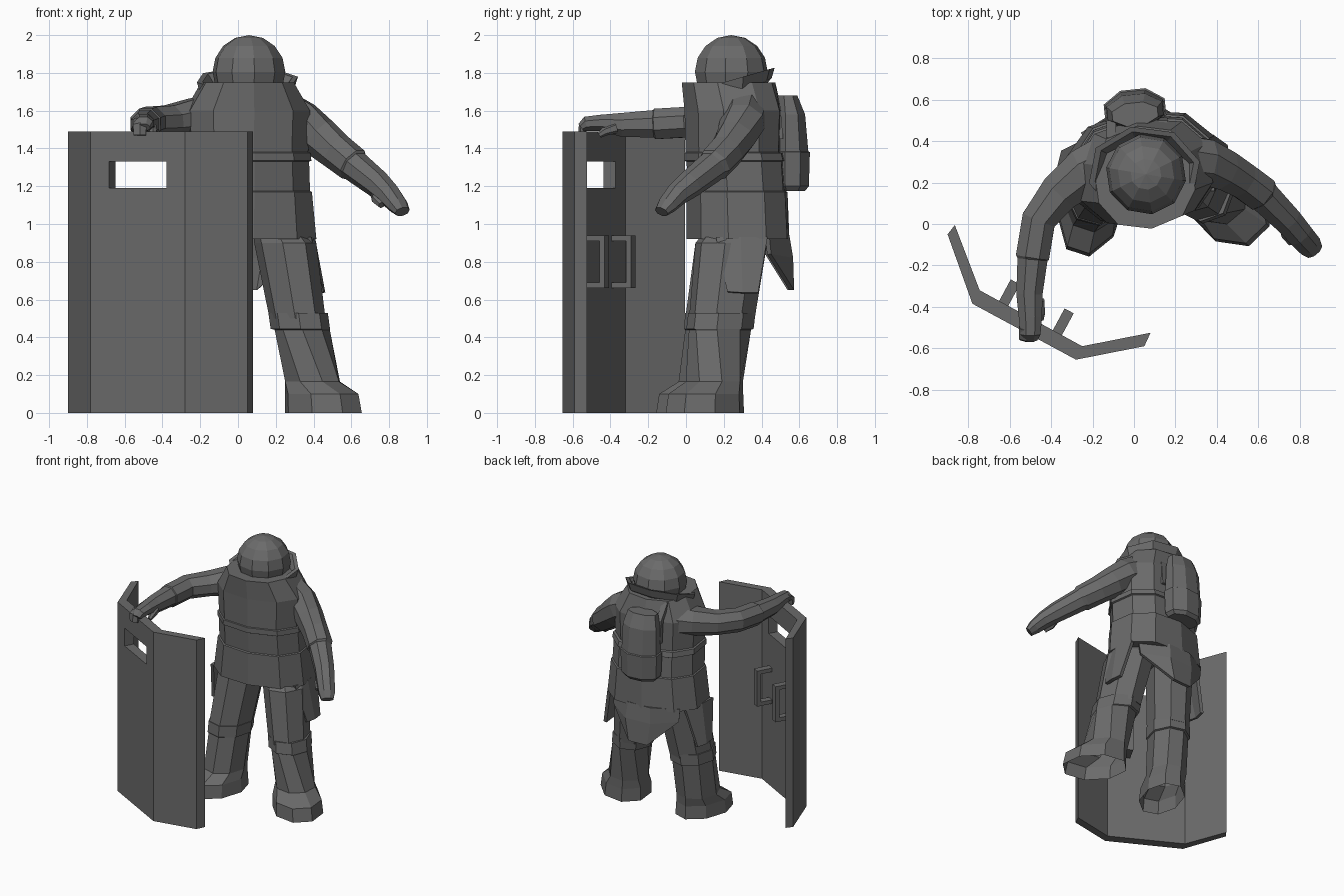
import bpy, bmesh, math
from mathutils import Vector, Matrix

grey = bpy.data.materials.new('dark_grey')
grey.diffuse_color = (.145, .145, .145, 1)


def make(name, verts, faces):
    me = bpy.data.meshes.new(name)
    me.from_pydata([tuple(v) for v in verts], [], faces)
    bm = bmesh.new()
    bm.from_mesh(me)
    bmesh.ops.recalc_face_normals(bm, faces=bm.faces)
    bm.to_mesh(me)
    bm.free()
    me.materials.append(grey)
    ob = bpy.data.objects.new(name, me)
    bpy.context.collection.objects.link(ob)
    return ob


def skin(name, rings, bottom=True):
    """Solid through equal-sized rings of points."""
    n = len(rings[0])
    faces = [(i * n + j, i * n + (j + 1) % n, (i + 1) * n + (j + 1) % n, (i + 1) * n + j)
             for i in range(len(rings) - 1) for j in range(n)]
    faces.append(tuple(range((len(rings) - 1) * n, len(rings) * n)))
    if bottom:
        faces.append(tuple(range(n)))
    return make(name, [p for r in rings for p in r], faces)


def stack(name, secs, n=8, yaw=0, phase=0.5, bottom=True, p=1):
    """Loft of horizontal (super)ellipses: (cx, cy, z, rx, ry[, yaw])."""
    def sq(v):
        return math.copysign(abs(v) ** p, v)
    rings = []
    for s in secs:
        a = math.radians(s[5] if len(s) > 5 else yaw)
        k = 1 / math.cos(math.pi / n) if phase else 1
        ring = []
        for j in range(n):
            t = 2 * math.pi * (j + phase) / n - math.pi / 2 + 1e-6
            v = Vector((s[3] * k * sq(math.cos(t)), s[4] * k * sq(math.sin(t)), 0))
            ring.append(Matrix.Rotation(a, 3, 'Z') @ v + Vector(s[:3]))
        rings.append(ring)
    return skin(name, rings, bottom)


def tube(name, secs, n=8):
    """Limb along a path: (x, y, z, half width, half height)."""
    P = [Vector(s[:3]) for s in secs]
    rings = []
    for i, s in enumerate(secs):
        d = (P[min(i + 1, len(P) - 1)] - P[max(i - 1, 0)]).normalized()
        u = d.cross(Vector((0, 0, 1))).normalized()
        w = u.cross(d)
        k = 1.05
        rings.append([P[i] + u * (s[3] * k * math.cos(t)) + w * (s[4] * k * math.sin(t))
                      for t in (2 * math.pi * (j + .5) / n for j in range(n))])
    return skin(name, rings)


def sheet(name, verts, faces, t=0.025):
    ob = make(name, verts, faces)
    m = ob.modifiers.new('thick', 'SOLIDIFY')
    m.thickness, m.offset = t, 0
    return ob


# Ballistic shield: bent plan outline extruded upward
plan = [(-.90, -.05), (-.78, -.385), (-.28, -.655), (.05, -.59),
        (.08, -.525), (-.25, -.59), (-.745, -.32), (-.865, -.005)]
shield = skin('shield', [[(x, y, z) for x, y in plan] for z in (0, 1.49)])
yaw = math.atan2(-.27, .5)


def box(name, loc, size):
    bpy.ops.mesh.primitive_cube_add(size=1, location=loc, rotation=(0, 0, yaw))
    ob = bpy.context.object
    ob.name, ob.scale = name, size
    ob.data.materials.append(grey)
    return ob


# Viewing slot
cut = box('slot_cutter', (-.515, -.49, 1.26), (.345, .3, .14))
cut.hide_render = cut.hide_viewport = True
cut.display_type = 'WIRE'
mod = shield.modifiers.new('slot', 'BOOLEAN')
mod.object, mod.operation, mod.solver = cut, 'DIFFERENCE', 'EXACT'

# Two grips on the inner face
nrm = Vector((-math.sin(yaw), math.cos(yaw), 0))
for i, base in enumerate([(-.63, -.385, 0), (-.37, -.525, 0)]):
    b = Vector(base)
    for z in (.675, .925):
        box(f'grip_{i}_bar', b + nrm * .055 + Vector((0, 0, z)), (.05, .13, .03))
    box(f'grip_{i}_handle', b + nrm * .105 + Vector((0, 0, .8)), (.05, .03, .28))

# Padded coat: stepped at the belt lines
stack('coat', [(.045, .275, .92, .375, .275), (.05, .27, 1.17, .345, .27),
               (.05, .27, 1.175, .335, .26), (.05, .26, 1.33, .33, .26),
               (.05, .26, 1.335, .342, .27), (.05, .255, 1.375, .338, .265),
               (.05, .25, 1.38, .325, .255), (.05, .25, 1.6, .335, .26),
               (.05, .225, 1.75, .245, .25)], n=10, yaw=8, phase=0, p=.85)

# Open collar, rising to the back
col = [(.20, 1.67, .16), (.255, 1.70, .16), (.275, 1.765, .13), (.245, 1.765, .13), (.19, 1.70, .1)]
N = 8
cv, cf = [], []
for r, z, tilt in col:
    for j in range(N):
        t = 2 * math.pi * (j + .3) / N
        cv.append((.05 + r * math.cos(t), .25 + .82 * r * math.sin(t), z + tilt * r * math.sin(t) * 1.8))
for i in range(len(col)):
    for j in range(N):
        a, b = i * N, (i + 1) % len(col) * N
        cf.append((a + j, a + (j + 1) % N, b + (j + 1) % N, b + j))
make('collar', cv, cf)

# Helmet dome
bpy.ops.mesh.primitive_uv_sphere_add(segments=10, ring_count=8, radius=.195,
                                     location=(.058, .24, 1.805), rotation=(0, 0, .15))
bpy.context.object.name = 'helmet'
bpy.context.object.data.materials.append(grey)

# Back flap and side flaps of the coat
sheet('back_flap', [(-.25, .43, .94), (-.06, .53, .94), (.12, .535, .94), (.32, .43, .94),
                    (-.24, .43, .84), (-.07, .54, .82), (.13, .555, .82), (.31, .44, .84),
                    (-.05, .55, .65), (.1, .56, .65)],
      [(0, 1, 5, 4), (1, 2, 6, 5), (2, 3, 7, 6), (4, 5, 8), (5, 6, 9, 8), (6, 7, 9)])
for side, pts in (('right', [(.375, .16, .93), (.395, .29, .93), (.37, .43, .93),
                             (.44, .22, .64), (.45, .30, .635), (.44, .38, .635)]),
                  ('left', [(-.31, .12, .93), (-.305, .25, .93), (-.26, .39, .93),
                            (-.35, .19, .64), (-.36, .27, .635), (-.34, .35, .635)])):
    sheet(side + '_flap', pts, [(0, 1, 4, 3), (1, 2, 5, 4)])

# Legs and boots (boots open underneath)
stack('right_trouser', [(.22, .26, .96, .13, .15), (.25, .24, .90, .15, .18),
                        (.315, .19, .5, .135, .165)], yaw=15)
stack('left_trouser', [(-.1, .26, .96, .13, .15), (-.13, .235, .90, .15, .175),
                       (-.175, .17, .5, .135, .165)], yaw=-15)
stack('right_boot', [(.452, .10, 0, .17, .22, 44), (.443, .105, .1, .163, .21, 44),
                     (.395, .15, .165, .137, .15, 40), (.34, .18, .44, .132, .155, 20),
                     (.33, .18, .445, .142, .168, 20), (.318, .19, .53, .142, .168, 20)], bottom=False)
stack('left_boot', [(-.205, .065, 0, .14, .215, -18), (-.205, .07, .1, .135, .205, -18),
                    (-.195, .125, .165, .13, .155, -18), (-.18, .16, .44, .132, .155, -15),
                    (-.18, .165, .445, .142, .165, -15), (-.175, .17, .53, .142, .165, -15)], bottom=False)

# Arms: sleeve, cuff step, forearm, glove
tube('left_arm', [(-.08, .31, 1.57, .15, .13), (-.24, .25, 1.565, .12, .1),
                  (-.36, .15, 1.545, .1, .085), (-.46, .02, 1.54, .085, .083),
                  (-.49, -.16, 1.53, .083, .083), (-.49, -.17, 1.53, .075, .075),
                  (-.505, -.34, 1.525, .065, .065), (-.50, -.45, 1.535, .058, .045),
                  (-.50, -.53, 1.53, .05, .04), (-.50, -.555, 1.51, .035, .025)])
tube('left_fingers', [(-.52, -.50, 1.54, .04, .03), (-.52, -.545, 1.52, .04, .025),
                      (-.52, -.55, 1.47, .035, .02)], n=6)
tube('left_thumb', [(-.46, -.37, 1.51, .03, .03), (-.45, -.43, 1.49, .022, .022),
                    (-.45, -.46, 1.47, .015, .015)], n=6)
tube('right_arm', [(.22, .31, 1.60, .12, .12), (.34, .30, 1.54, .115, .11),
                   (.43, .265, 1.46, .1, .105), (.52, .215, 1.385, .09, .095),
                   (.61, .15, 1.315, .09, .09), (.62, .14, 1.305, .08, .08),
                   (.74, .02, 1.21, .07, .07), (.80, -.05, 1.155, .065, .058),
                   (.845, -.1, 1.1, .06, .046), (.87, -.13, 1.065, .045, .03)])
tube('right_thumb', [(.73, .0, 1.17, .03, .03), (.735, -.05, 1.13, .027, .027),
                     (.76, -.09, 1.10, .018, .018)], n=6)

# Backpack with a mid band, and its shoulder straps
stack('backpack', [(.005, .55, 1.175, .12, .075), (.005, .55, 1.2, .14, .095),
                   (.005, .55, 1.38, .148, .10), (.005, .55, 1.385, .14, .092),
                   (.005, .545, 1.58, .135, .08), (.005, .53, 1.68, .11, .055)], yaw=6)
for side, x in (('left', -.11), ('right', .14)):
    tube(side + '_strap', [(x, .50, 1.45, .03, .02), (x, .485, 1.62, .03, .02),
                           (x, .41, 1.73, .03, .02), (x, .30, 1.73, .03, .02)], n=4)
